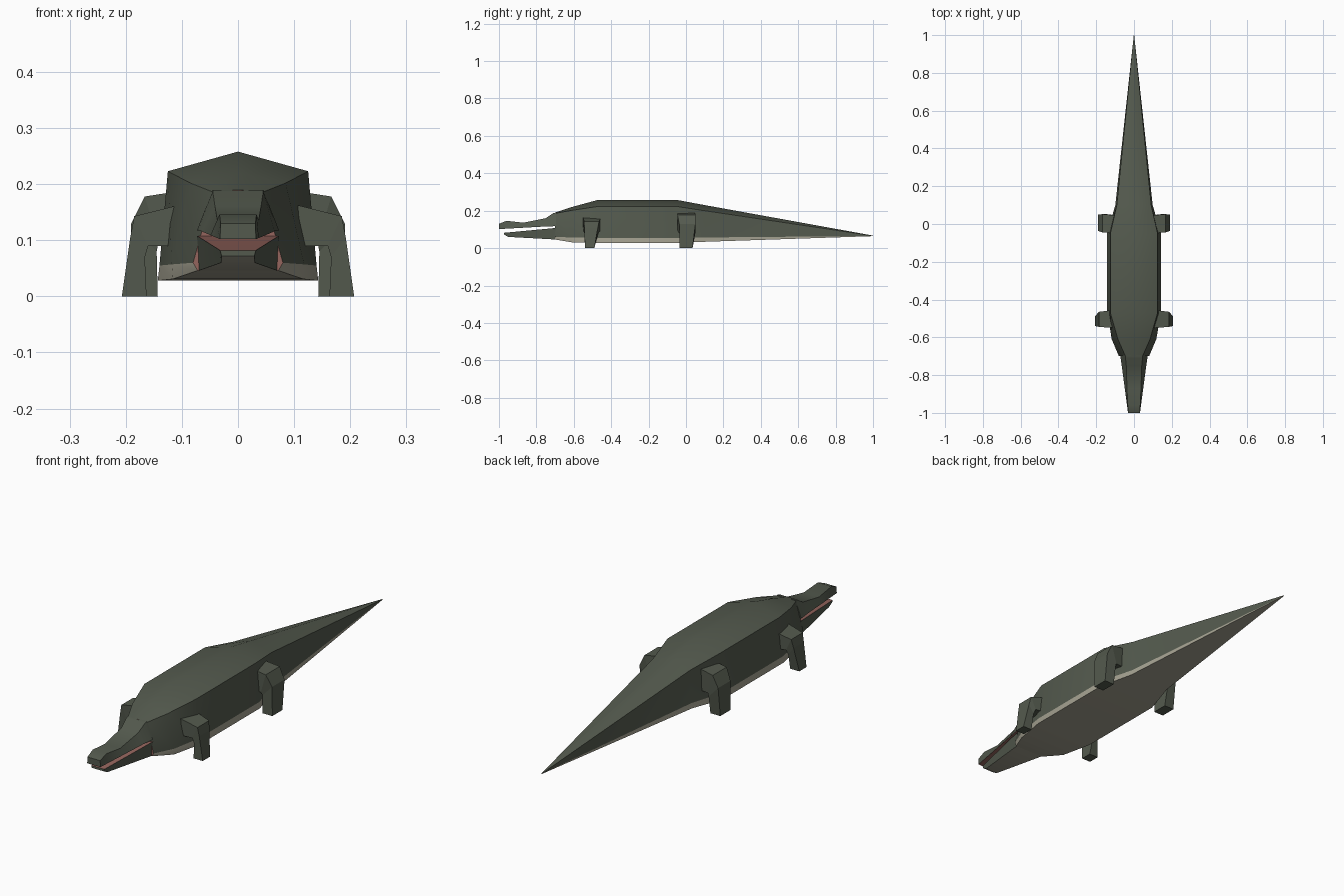
import bpy, bmesh, math
from mathutils import Vector

if "Cube" in bpy.data.objects:
    bpy.data.objects.remove(bpy.data.objects["Cube"])


def material(name, rgb):
    m = bpy.data.materials.new(name)
    m.diffuse_color = (*rgb, 1)
    m.use_nodes = True
    m.node_tree.nodes["Principled BSDF"].inputs["Base Color"].default_value = m.diffuse_color
    return m


GREEN = material("dark_olive_hide", (0.088, 0.102, 0.076))
PALE = material("pale_belly", (0.37, 0.355, 0.28))
PINK = material("mouth_pink", (0.30, 0.13, 0.11))


def loft(name, rings, mats, rule=None, smooth=True):
    """Skin a list of closed rings and cap both ends; rule picks the material."""
    bm = bmesh.new()
    vs = [[bm.verts.new(p) for p in r] for r in rings]
    n = len(rings[0])
    side = {}
    for a, b in zip(vs, vs[1:]):
        for i in range(n):
            f = bm.faces.new((a[i], a[(i + 1) % n], b[(i + 1) % n], b[i]))
            side[f] = i
    bm.faces.new(vs[0])
    bm.faces.new(list(reversed(vs[-1])))
    bmesh.ops.recalc_face_normals(bm, faces=bm.faces)
    for f in bm.faces:
        f.material_index = rule(side.get(f, -1), f) if rule else 0
    me = bpy.data.meshes.new(name)
    bm.to_mesh(me)
    bm.free()
    for m in mats:
        me.materials.append(m)
    ob = bpy.data.objects.new(name, me)
    bpy.context.collection.objects.link(ob)
    if smooth:
        bpy.ops.object.select_all(action='DESELECT')
        ob.select_set(True)
        bpy.context.view_layer.objects.active = ob
        bpy.ops.object.shade_smooth_by_angle(angle=math.radians(38))
    return ob


# Body and tail: y, ridge z, shoulder x/z, belly line x/z, underside x/z
sections = [
    (-0.70, 0.190, 0.045, 0.186, 0.080, 0.060, 0.072, 0.046),
    (-0.61, 0.220, 0.085, 0.202, 0.118, 0.057, 0.116, 0.031),
    (-0.47, 0.258, 0.125, 0.223, 0.140, 0.055, 0.143, 0.028),
    (-0.05, 0.258, 0.125, 0.223, 0.140, 0.055, 0.143, 0.028),
    (0.10, 0.230, 0.091, 0.200, 0.097, 0.057, 0.099, 0.034),
    (1.00, 0.067, 0.001, 0.066, 0.001, 0.065, 0.001, 0.064),
]


def body_ring(y, zt, w1, z1, w2, z2, w3, zb):
    half = [(w1, z1), (w2, z2), (w3, zb)]
    pts = [(0, zt)] + half + [(-x, z) for x, z in reversed(half)]
    return [(x, y, z) for x, z in pts]


loft("body_and_tail", [body_ring(*s) for s in sections], [GREEN, PALE, PINK],
     lambda i, f: 1 if i in (2, 3, 4) else (2 if i == -1 and f.normal.y < -0.9 else 0))


def jaw_ring(y, wt, zt, wb, zb):
    return [(wt, y, zt), (wb, y, zb), (-wb, y, zb), (-wt, y, zt)]


# Upper snout, with the raised nose; the underside is the pink palate
upper = [(-0.695, 0.045, 0.190, 0.073, 0.118), (-0.71, 0.045, 0.187, 0.071, 0.117),
         (-0.75, 0.041, 0.160, 0.065, 0.116), (-0.87, 0.037, 0.136, 0.049, 0.109),
         (-0.96, 0.033, 0.146, 0.037, 0.104), (-1.00, 0.031, 0.130, 0.032, 0.102)]
loft("upper_jaw", [jaw_ring(*s) for s in upper], [GREEN, PINK],
     lambda i, f: int(i == 1))

# Lower jaw, pink on top and pale below
lower = [(-0.695, 0.073, 0.108, 0.070, 0.046), (-0.95, 0.035, 0.084, 0.030, 0.060),
         (-0.972, 0.032, 0.082, 0.029, 0.072)]
loft("lower_jaw", [jaw_ring(*s) for s in lower], [GREEN, PINK, PALE],
     lambda i, f: 1 if i == 3 else (2 if i == 1 else 0))


# Legs: each ring is outer x/z, inner x/z, front y, back y
def leg_ring(side, xo, zo, xi, zi, y0, y1):
    return [(side * xo, y0, zo), (side * xo, y1, zo),
            (side * xi, y1, zi), (side * xi, y0, zi)]


front_leg = [(0.105, 0.163, 0.105, 0.09, -0.550, -0.455),
             (0.185, 0.143, 0.160, 0.09, -0.545, -0.465),
             (0.192, 0.105, 0.166, 0.07, -0.543, -0.472),
             (0.207, 0.000, 0.163, 0.00, -0.540, -0.490)]
hind_leg = [(0.090, 0.190, 0.090, 0.095, -0.048, 0.045),
            (0.166, 0.178, 0.142, 0.095, -0.045, 0.052),
            (0.191, 0.128, 0.145, 0.080, -0.036, 0.050),
            (0.191, 0.000, 0.143, 0.000, -0.035, 0.035)]
for label, rings in (("front_leg", front_leg), ("hind_leg", hind_leg)):
    for side, tag in ((1, "right"), (-1, "left")):
        loft(f"{label}_{tag}", [leg_ring(side, *r) for r in rings], [GREEN], smooth=False)
